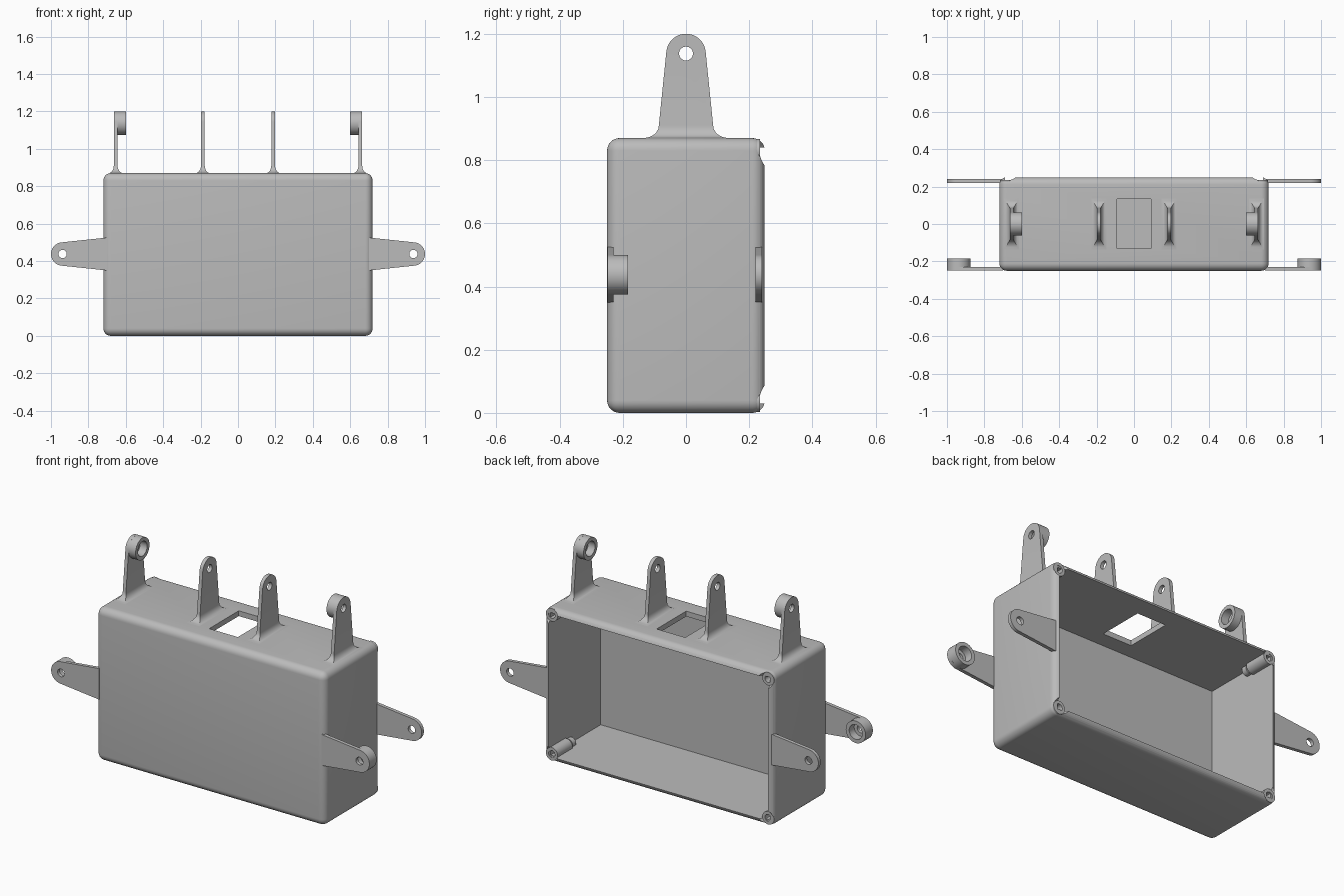
import bpy, bmesh, math
from mathutils import Matrix, Vector

old = bpy.data.objects.get("Cube")
if old:
    bpy.data.objects.remove(old, do_unlink=True)

grey = bpy.data.materials.new("plain_grey")
grey.use_nodes = True
COLOUR = (0.5, 0.5, 0.5, 1)
grey.diffuse_color = COLOUR
grey.node_tree.nodes["Principled BSDF"].inputs["Base Color"].default_value = COLOUR

W, D, H = 0.72, 0.25, 0.87      # half width, half depth, height
WALL, ROUND = 0.03, 0.04
TIP, HOLE, THICK = 0.0625, 0.022, 0.02


def make(name, bm):
    bmesh.ops.recalc_face_normals(bm, faces=bm.faces)
    mesh = bpy.data.meshes.new(name)
    bm.to_mesh(mesh)
    bm.free()
    mesh.materials.append(grey)
    ob = bpy.data.objects.new(name, mesh)
    bpy.context.collection.objects.link(ob)
    return ob


def activate(ob):
    bpy.ops.object.select_all(action='DESELECT')
    ob.select_set(True)
    bpy.context.view_layer.objects.active = ob


def smooth(ob):
    activate(ob)
    bpy.ops.object.shade_smooth_by_angle(angle=math.radians(32))


def block(name, lo, hi):
    bm = bmesh.new()
    bmesh.ops.create_cube(bm, size=1)
    lo, hi = Vector(lo), Vector(hi)
    for v in bm.verts:
        v.co = (lo + hi) / 2 + v.co * (hi - lo)
    return make(name, bm)


def lathe(name, profile, matrix, segs=40):
    """Turn a closed (radius, height) outline about local z."""
    bm = bmesh.new()
    rings = []
    for i in range(segs):
        a = math.tau * i / segs
        rings.append([bm.verts.new(matrix @ Vector((r * math.cos(a), r * math.sin(a), h)))
                      for r, h in profile])
    n = len(profile)
    for i in range(segs):
        a, b = rings[i], rings[(i + 1) % segs]
        for j in range(n):
            k = (j + 1) % n
            bm.faces.new((a[j], b[j], b[k], a[k]))
    return make(name, bm)


def cone(name, r1, r2, length, matrix):
    bm = bmesh.new()
    bmesh.ops.create_cone(bm, cap_ends=True, segments=40, radius1=r1, radius2=r2,
                          depth=length, matrix=matrix)
    return make(name, bm)


def cut(ob, cutter):
    activate(ob)
    mod = ob.modifiers.new("cut", 'BOOLEAN')
    mod.operation, mod.solver, mod.object = 'DIFFERENCE', 'EXACT', cutter
    bpy.ops.object.modifier_apply(modifier=mod.name)
    bpy.data.objects.remove(cutter, do_unlink=True)


def mirrored(ob, name):
    copy = ob.copy()
    copy.data = ob.data.copy()
    copy.name = name
    copy.data.transform(Matrix.Scale(-1, 4, (1, 0, 0)))
    copy.data.flip_normals()
    bpy.context.collection.objects.link(copy)


TO_X = Matrix.Rotation(math.pi / 2, 4, 'Y')
TO_Y = Matrix.Rotation(-math.pi / 2, 4, 'X')


def lug(name, matrix, length, flare=False, boss=0):
    """Tapered plate along local z with a round, drilled tip; boss is its signed length."""
    eye = length - TIP
    rows = []                                   # (height, half thickness, half width)
    if flare:
        for i in range(7):
            a = math.pi / 2 * i / 6
            rows.append((0.04 * math.sin(a), THICK / 2 + 0.03 * (1 - math.cos(a + math.pi / 2 - 2 * a)),
                         0.086 + 0.05 * (1 - math.sin(a))))
            rows[-1] = (0.04 * (1 - math.cos(a)), THICK / 2 + 0.03 * (1 - math.sin(a)), rows[-1][2])
    else:
        rows.append((0, THICK / 2, 0.088))
    for i in range(17):
        a = 0.1 + (math.pi / 2 - 0.14) * i / 16
        rows.append((eye + TIP * math.sin(a), THICK / 2, TIP * math.cos(a)))
    bm = bmesh.new()
    rings = [[bm.verts.new((sx * hx, sy * hy, z))
              for sx, sy in ((-1, -1), (1, -1), (1, 1), (-1, 1))] for z, hx, hy in rows]
    for a, b in zip(rings, rings[1:]):
        for j in range(4):
            k = (j + 1) % 4
            bm.faces.new((a[j], a[k], b[k], b[j]))
    bm.faces.new(rings[0])
    bm.faces.new(rings[-1])
    plate = make("left_" + name, bm)
    at_eye = Matrix.Translation((0, 0, eye)) @ TO_X
    cut(plate, cone("drill", HOLE, HOLE, 0.2, at_eye))
    plate.data.transform(matrix)
    smooth(plate)
    mirrored(plate, "right_" + name)
    if boss:
        start = math.copysign(THICK / 2, boss)
        collar = lathe("left_" + name + "_collar",
                       [(TIP, start), (TIP, start + boss), (0.041, start + boss), (0.041, start)],
                       matrix @ at_eye)
        smooth(collar)
        mirrored(collar, "right_" + name + "_collar")


# Rounded case, hollow and open at the back
case = block("case", (-W, -D, 0), (W, D, H))
bm = bmesh.new()
bm.from_mesh(case.data)
bmesh.ops.bevel(bm, geom=bm.edges[:], offset=ROUND, segments=7, profile=0.5, affect='EDGES')
bm.to_mesh(case.data)
bm.free()
cut(case, block("cavity", (-W + WALL, -D + WALL, WALL), (W - WALL, D + 0.1, H - WALL)))
cut(case, block("window", (-0.09, -0.13, H - 0.1), (0.09, 0.135, H + 0.1)))

# Countersunk corners of the case and the screw posts in them
for level, z in (("lower", ROUND), ("upper", H - ROUND)):
    for x in (W - ROUND, ROUND - W):
        cut(case, cone("sink", 0.033, 0.052, 0.022, Matrix.Translation((x, 0.242, z)) @ TO_Y))
    post = lathe(level + "_left_screw_post",
                 [(0.02, 0.234), (0.037, 0.234), (0.037, 0.1), (0.018, 0.1), (0.018, 0.085),
                  (0.028, 0.085), (0.028, 0.055), (0.001, 0.055), (0.001, 0.12), (0.02, 0.12)],
                 Matrix.Translation((W - ROUND, 0, z)) @ TO_Y)
    smooth(post)
    mirrored(post, level + "_right_screw_post")
smooth(case)

# Side lugs: local z runs along x, local x along y
sideways = Matrix(((0, 0, 1, 0), (1, 0, 0, 0), (0, 1, 0, 0), (0, 0, 0, 1)))
lug("front_side_lug", Matrix.Translation((0.7, -0.239, 0.4375)) @ sideways, 0.3, boss=0.045)
lug("back_side_lug", Matrix.Translation((0.7, 0.23, 0.4375)) @ sideways, 0.3)

# Upright lugs on top, with flared feet
lug("outer_top_lug", Matrix.Translation((0.654, 0, H)), 0.33, flare=True, boss=-0.044)
lug("inner_top_lug", Matrix.Translation((0.188, 0, H)), 0.33, flare=True)
